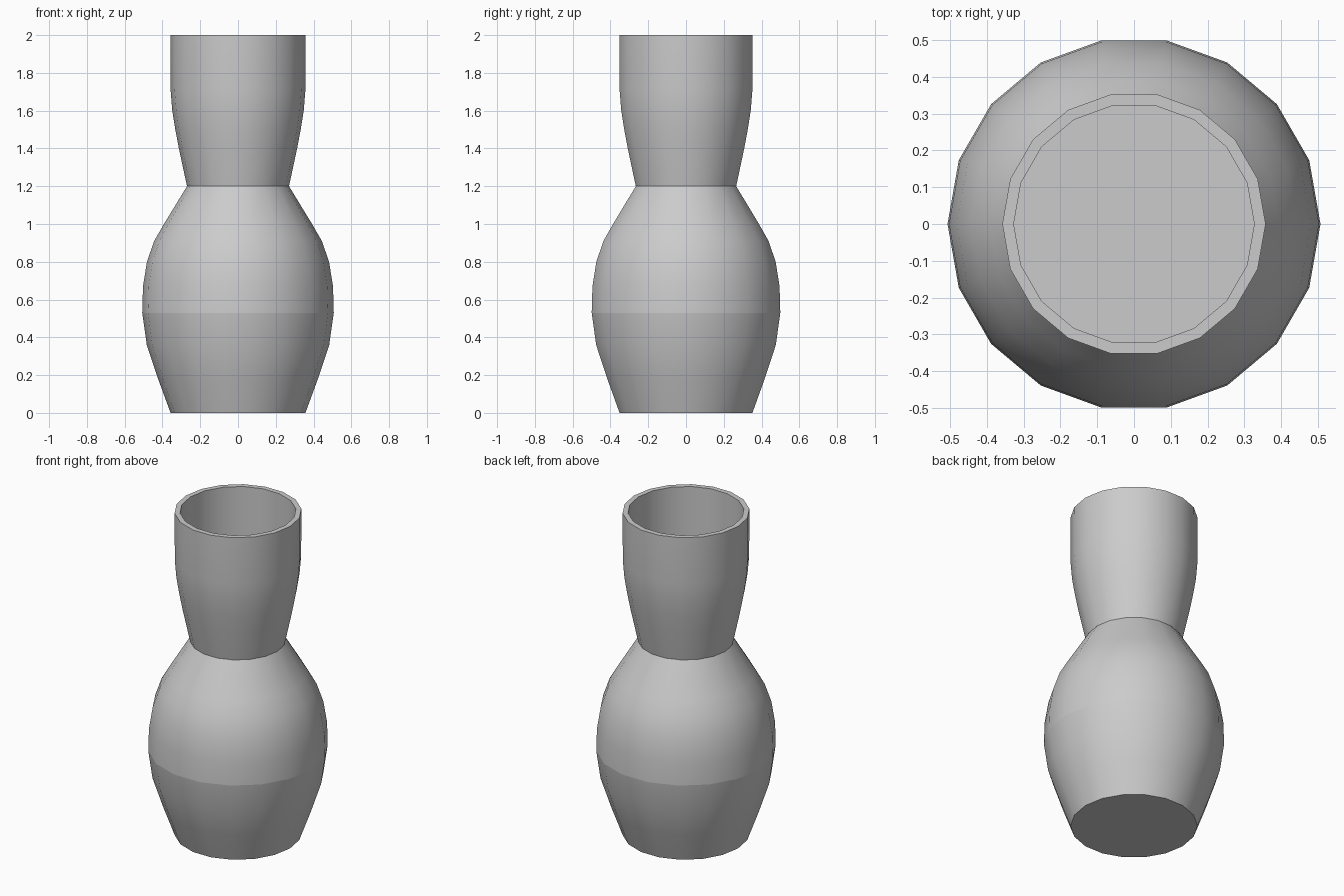
import bpy, bmesh, math

if "Cube" in bpy.data.objects:
    bpy.data.objects.remove(bpy.data.objects["Cube"])

SIDES = 18
# (radius, height, sharp ring) from base, up the outside, over the rim, down to the inner floor
PROFILE = [
    (0.357, 0.00, True), (0.423, 0.18, False), (0.483, 0.36, False),
    (0.507, 0.53, True), (0.503, 0.67, False), (0.482, 0.80, False),
    (0.444, 0.91, False), (0.392, 1.00, False), (0.270, 1.20, True),
    (0.313, 1.40, False), (0.332, 1.50, False), (0.348, 1.60, False),
    (0.357, 1.71, False), (0.358, 2.00, True),
    (0.327, 2.00, True), (0.327, 1.60, True),
]


def lathe(name, profile):
    bm = bmesh.new()
    rings = []
    for r, z, _ in profile:
        rings.append([bm.verts.new((r * math.cos(2 * math.pi * i / SIDES),
                                    r * math.sin(2 * math.pi * i / SIDES), z))
                      for i in range(SIDES)])
    for a, b in zip(rings, rings[1:]):
        for i in range(SIDES):
            j = (i + 1) % SIDES
            bm.faces.new((a[i], a[j], b[j], b[i])).smooth = True
    # base and inner floor
    bm.faces.new(rings[0][::-1])
    bm.faces.new(rings[-1])
    # crisp rings where the outline changes direction
    for ring, (_, _, sharp) in zip(rings, profile):
        if sharp:
            for i in range(SIDES):
                bm.edges.get((ring[i], ring[(i + 1) % SIDES])).smooth = False
    mesh = bpy.data.meshes.new(name)
    bm.to_mesh(mesh)
    bm.free()
    obj = bpy.data.objects.new(name, mesh)
    bpy.context.collection.objects.link(obj)
    return obj


# vase with a bulging body, pinched neck and hollow mouth
lathe("vase", PROFILE)
